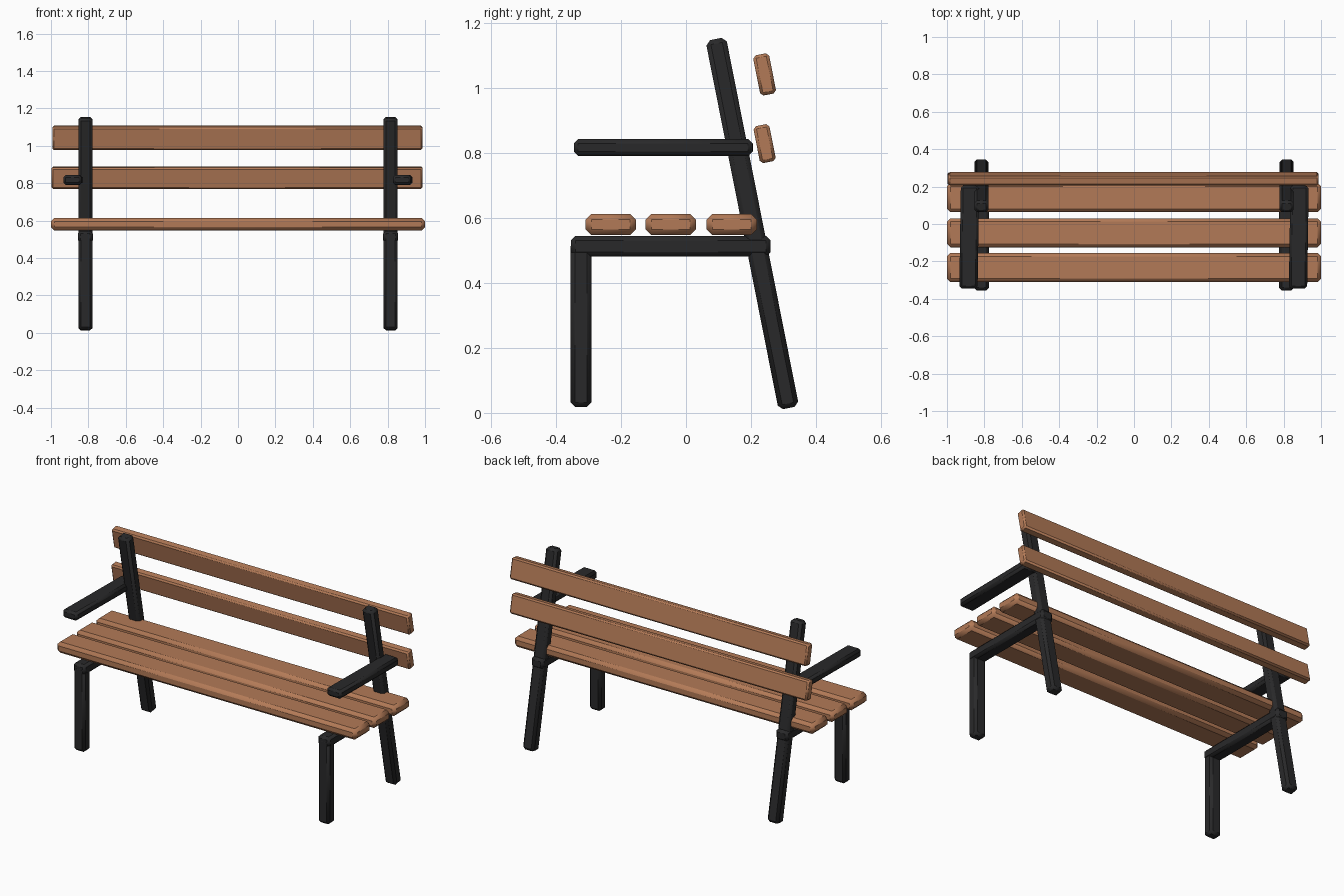
import bpy, math
from mathutils import Matrix

if "Cube" in bpy.data.objects:
    bpy.data.objects.remove(bpy.data.objects["Cube"])


def material(name, rgb):
    m = bpy.data.materials.new(name)
    m.diffuse_color = (*rgb, 1)
    m.use_nodes = True
    m.node_tree.nodes["Principled BSDF"].inputs["Base Color"].default_value = m.diffuse_color
    return m


wood = material("warm wood", (0.45, 0.195, 0.095))
iron = material("charcoal iron", (0.022, 0.022, 0.023))


def beam(name, size, loc, mat, bevel=0.014, tilt=0.0, yaw=0.0):
    """Bevelled beam with softly shaded edges."""
    bpy.ops.mesh.primitive_cube_add(size=1)
    ob = bpy.context.object
    ob.name = name
    ob.data.transform(Matrix.Diagonal((*size, 1)))
    ob.location = loc
    ob.rotation_euler = (tilt, 0, yaw)
    ob.data.materials.append(mat)
    mod = ob.modifiers.new("soft edges", "BEVEL")
    mod.width = bevel
    mod.segments = 1
    bpy.ops.object.shade_smooth_by_angle(angle=math.radians(60))
    return ob


LEAN = math.radians(11.2)

# Seat planks
for y in (-0.232, -0.047, 0.141):
    beam("seat_slat", (2.0, 0.155, 0.066), (0, y, 0.58), wood, 0.018)

# Back planks, leaning with the rear posts
beam("back_slat_upper", (1.98, 0.05, 0.126), (-0.003, 0.242, 1.042), wood, 0.009, LEAN)
beam("back_slat_lower", (1.985, 0.05, 0.116), (-0.005, 0.242, 0.829), wood, 0.009, LEAN)

# Side frames
for s in (-1, 1):
    x = 0.816 * s
    beam("front_leg", (0.076, 0.064, 0.51), (x, -0.323, 0.273), iron)
    beam("seat_rail", (0.08, 0.615, 0.064), (x, -0.047, 0.513), iron)
    beam("rear_post", (0.076, 0.064, 1.158), (x, 0.204, 0.583), iron, 0.014, LEAN)
    beam("armrest", (0.098, 0.55, 0.052), (0.881 * s, -0.07, 0.817), iron,
         0.013, 0.0, -0.015)
